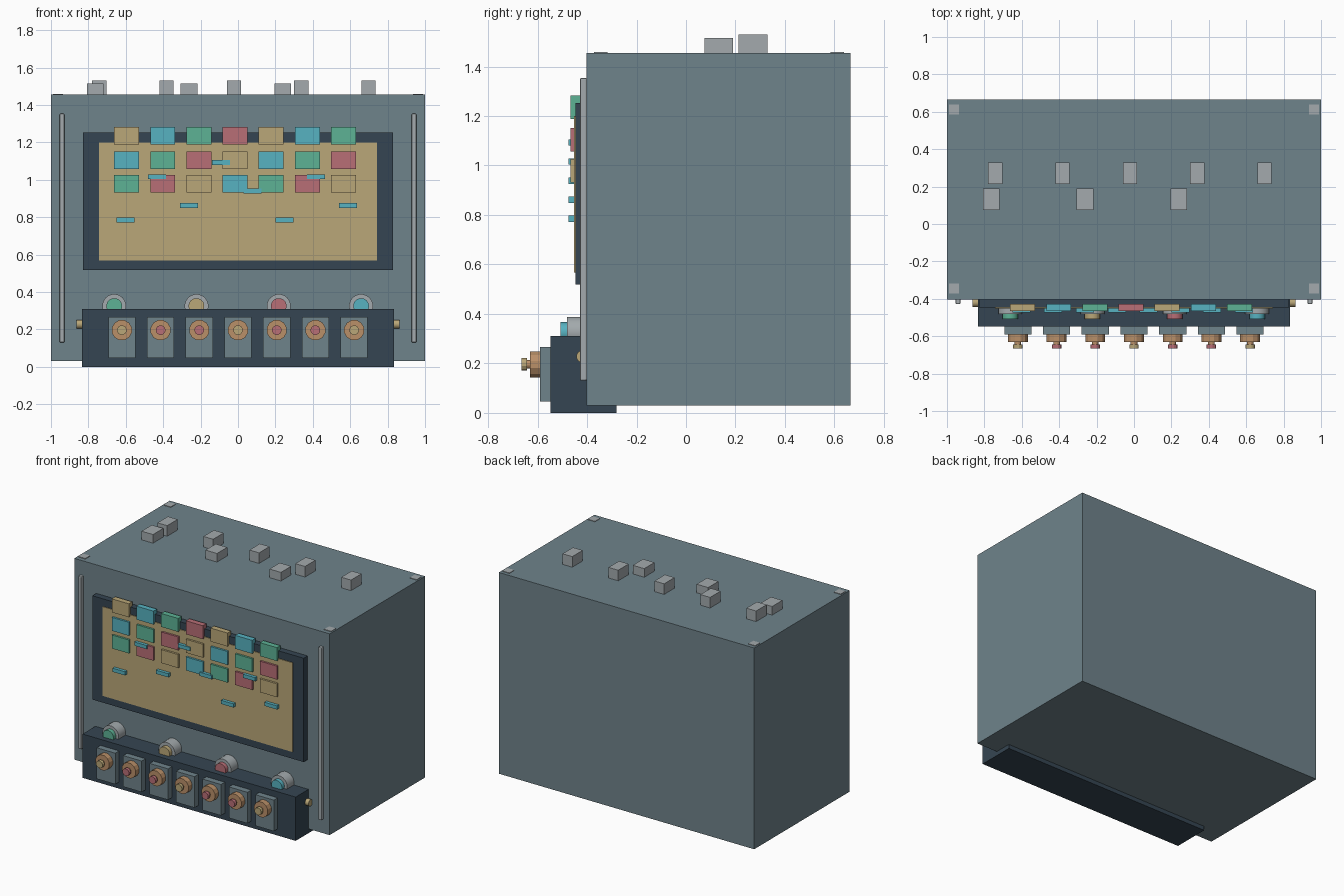
import bpy, bmesh
from mathutils import Matrix, Vector

old = bpy.data.objects.get("Cube")
if old:
    bpy.data.objects.remove(old, do_unlink=True)


def material(name, rgb):
    """Flat material from 0-255 display values, stored as linear."""
    lin = [((c / 255 + 0.055) / 1.055) ** 2.4 for c in rgb]
    m = bpy.data.materials.new(name)
    m.use_nodes = True
    m.diffuse_color = (*lin, 1)
    m.node_tree.nodes["Principled BSDF"].inputs["Base Color"].default_value = (*lin, 1)
    return m


SLATE = material("slate", (111, 131, 139))
NAVY = material("dark_navy", (53, 69, 82))
SAND = material("sand", (186, 167, 120))
CYAN = material("cyan", (87, 178, 193))
GREEN = material("green", (93, 178, 149))
RED = material("rose_red", (184, 110, 118))
COPPER = material("copper", (186, 144, 105))
GREY = material("light_grey", (163, 170, 173))


def finish(name, bm, mat):
    mesh = bpy.data.meshes.new(name)
    bm.to_mesh(mesh)
    bm.free()
    obj = bpy.data.objects.new(name, mesh)
    mesh.materials.append(mat)
    bpy.context.collection.objects.link(obj)
    return obj


def box(name, x, y, z, mat, bevel=0):
    """Box from (min, max) ranges on each axis."""
    bm = bmesh.new()
    lo, hi = Vector((x[0], y[0], z[0])), Vector((x[1], y[1], z[1]))
    bmesh.ops.create_cube(bm, size=1, matrix=Matrix.Translation((lo + hi) / 2)
                          @ Matrix.Diagonal((*(hi - lo), 1)))
    if bevel:
        bmesh.ops.bevel(bm, geom=bm.edges[:], offset=bevel, segments=2,
                        profile=0.5, affect='EDGES')
    return finish(name, bm, mat)


def span(centre, size):
    return (centre - size / 2, centre + size / 2)


def cylinder(name, centre, radius, depth, axis, mat, sides=20, smooth=True):
    bm = bmesh.new()
    turn = Vector((0, 0, 1)).rotation_difference(Vector(axis)).to_matrix().to_4x4()
    spin = Matrix.Rotation(3.14159 / sides, 4, 'Z')
    bmesh.ops.create_cone(bm, cap_ends=True, segments=sides, radius1=radius,
                          radius2=radius, depth=depth,
                          matrix=Matrix.Translation(centre) @ turn @ spin)
    for f in bm.faces:
        f.smooth = smooth and len(f.verts) == 4
    for e in bm.edges:
        e.smooth = all(len(f.verts) == 4 for f in e.link_faces)
    return finish(name, bm, mat)


def front_cylinder(name, x, z, radius, y, mat, **kw):
    return cylinder(name, (x, sum(y) / 2, z), radius, y[1] - y[0], (0, 1, 0), mat, **kw)


# Cabinet and front console
box("cabinet", (-1, 1), (-0.403, 0.665), (0.03, 1.455), SLATE)
box("console", (-0.835, 0.835), (-0.547, -0.28), (0, 0.31), NAVY)

# Display frame and panel
box("display_frame", (-0.828, 0.828), (-0.447, -0.40), (0.518, 1.253), NAVY)
box("display_panel", (-0.744, 0.744), (-0.452, -0.445), (0.568, 1.2), SAND)

# Coloured tiles in three rows
tile_colours = [SAND, CYAN, GREEN, RED]
for row, z in enumerate((1.235, 1.104, 0.979)):
    for col in range(7):
        x = 0.1933 * (col - 3) - 0.016
        box(f"tile_{row}_{col}", span(x, 0.133), (-0.466, -0.427), span(z, 0.095),
            tile_colours[(row + col) % 4])

# Small scattered bars on the display
for i in range(8):
    z = 0.785 + 0.077 * (i * 3 % 5)
    box(f"marker_bar_{i}", span(-0.602 + 0.17 * i, 0.096), (-0.474, -0.445),
        span(z, 0.026), CYAN)

# Side rails and console pegs
for side, s in (("left", 1), ("right", -1)):
    box(f"{side}_rail", span(s * 0.941, 0.026), (-0.429, -0.40), (0.13, 1.353),
        GREY, bevel=0.006)
    cylinder(f"{side}_peg", (s * 0.845, -0.42, 0.228), 0.024, 0.036, (1, 0, 0),
             SAND, sides=12)

# Indicator lamps above the console
for i, colour in enumerate((GREEN, SAND, RED, CYAN)):
    x = 0.44 * (i - 1.5) - 0.002
    front_cylinder(f"lamp_collar_{i}", x, 0.325, 0.064, (-0.48, -0.40), GREY)
    front_cylinder(f"lamp_lens_{i}", x, 0.325, 0.042, (-0.508, -0.47), colour)

# Knob plates with copper knobs and coloured caps
for i in range(7):
    x = 0.207 * (i - 3)
    front = dict(sides=12, smooth=False)
    box(f"knob_plate_{i}", span(x, 0.145), (-0.59, -0.54), (0.047, 0.267), SLATE)
    front_cylinder(f"knob_{i}", x, 0.196, 0.055, (-0.63, -0.585), COPPER, **front)
    front_cylinder(f"knob_shaft_{i}", x, 0.196, 0.018, (-0.65, -0.625), COPPER, **front)
    front_cylinder(f"knob_cap_{i}", x, 0.196, 0.026, (-0.665, -0.643),
                   SAND if i % 3 == 0 else RED, **front)

# Blocks on the roof
for i in range(5):
    box(f"rear_roof_block_{i}", span(0.36 * (i - 2) - 0.022, 0.076), (0.213, 0.33),
        (1.45, 1.53), GREY)
for i in range(3):
    box(f"front_roof_block_{i}", span(0.501 * (i - 1) - 0.262, 0.09), (0.075, 0.19),
        (1.45, 1.516), GREY)

# Thin corner plates on the roof
for x in (-0.963, 0.963):
    for y in (-0.345, 0.612):
        box("roof_corner_plate", span(x, 0.054), span(y, 0.054), (1.45, 1.459), GREY)
